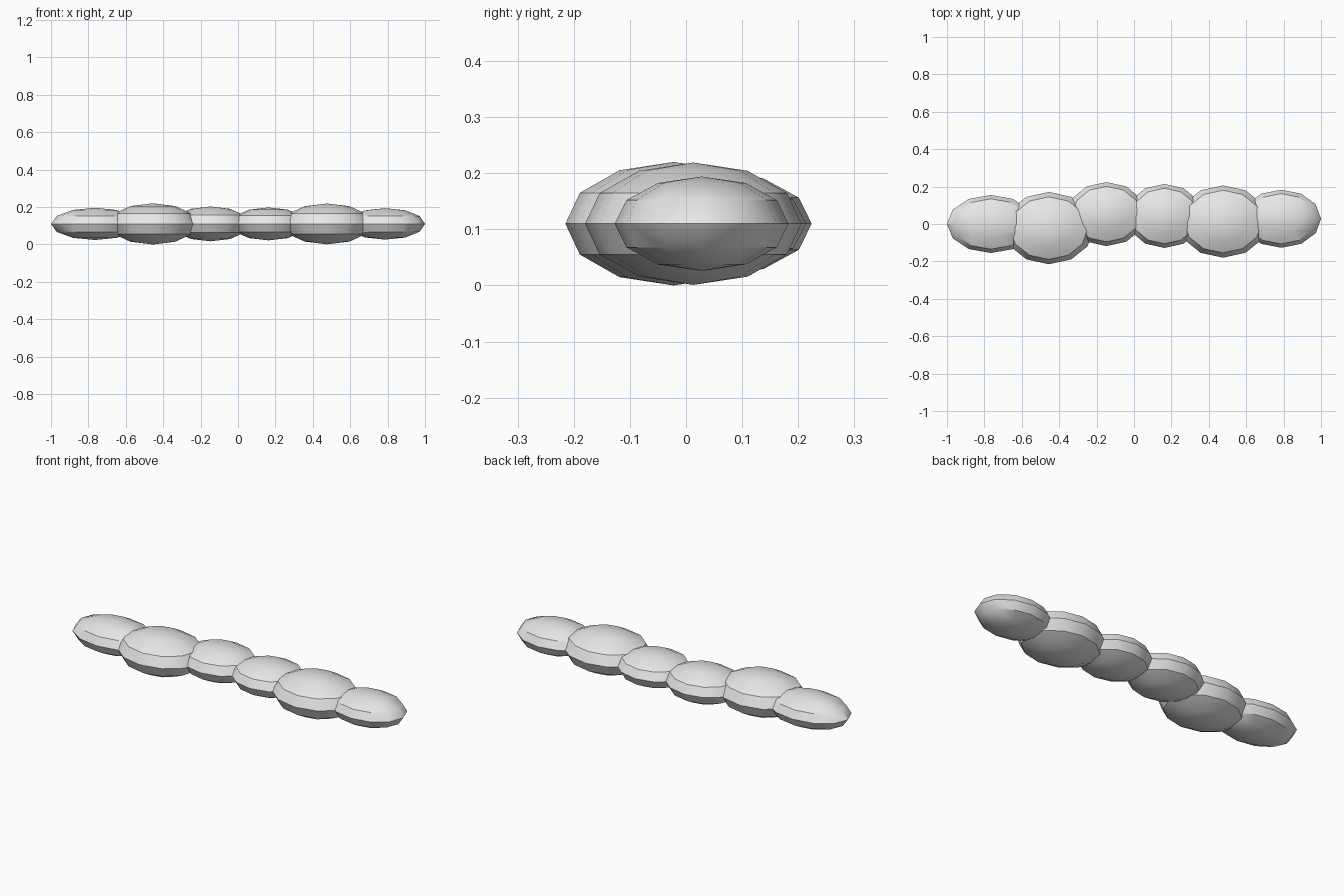
import bpy
import math

cube = bpy.data.objects.get("Cube")
if cube:
    bpy.data.objects.remove(cube, do_unlink=True)

# Single pale grey material
grey = bpy.data.materials.new("pale_grey")
grey.use_nodes = True
colour = (0.8, 0.8, 0.8, 1.0)
grey.diffuse_color = colour
grey.node_tree.nodes["Principled BSDF"].inputs["Base Color"].default_value = colour

MID_HEIGHT = 0.11


def add_lobe(name, x, y, radii):
    """Squashed low-poly sphere, softly shaded with its sharp rim kept."""
    bpy.ops.mesh.primitive_uv_sphere_add(segments=12, ring_count=6, radius=1,
                                         location=(x, y, MID_HEIGHT))
    lobe = bpy.context.object
    lobe.name = name
    lobe.scale = radii
    bpy.ops.object.transform_apply(location=False, rotation=False, scale=True)
    lobe.data.materials.append(grey)
    bpy.ops.object.shade_smooth_by_angle(angle=math.radians(35))
    return lobe


# Chain of overlapping lobes from the right end to the left end
add_lobe("right_end_lobe", -0.765, 0.0, (0.235, 0.155, 0.086))
add_lobe("right_large_lobe", -0.455, -0.022, (0.24, 0.193, 0.11))
add_lobe("right_middle_lobe", -0.147, 0.053, (0.21, 0.171, 0.093))
add_lobe("left_middle_lobe", 0.163, 0.043, (0.205, 0.171, 0.088))
add_lobe("left_large_lobe", 0.476, 0.013, (0.24, 0.193, 0.109))
add_lobe("left_end_lobe", 0.787, 0.028, (0.213, 0.155, 0.084))
